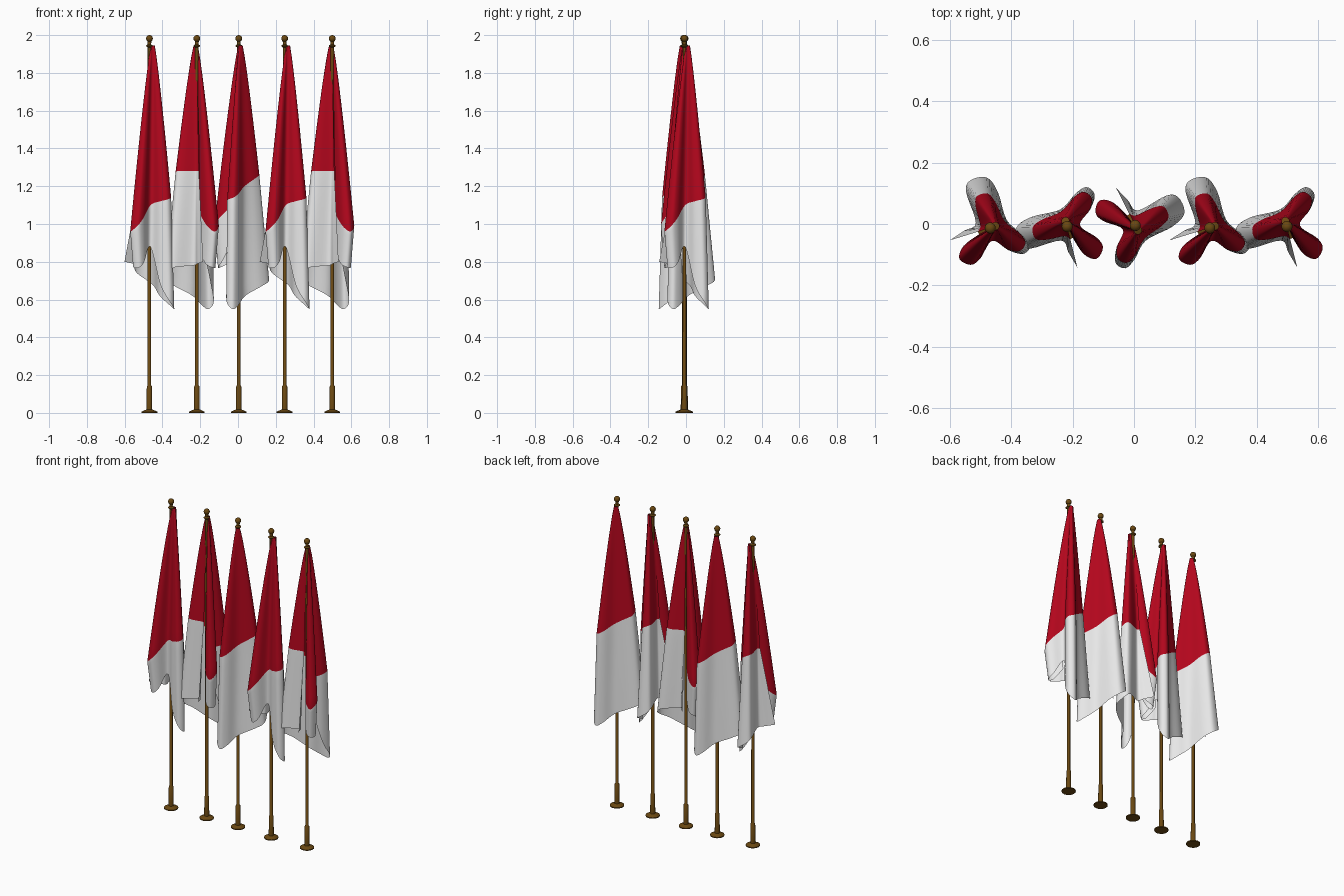
import bpy, bmesh
from math import sin, cos, pi, radians
from mathutils import Vector

cube = bpy.data.objects.get("Cube")
if cube:
    bpy.data.objects.remove(cube)


def material(name, color, rough):
    m = bpy.data.materials.new(name)
    m.use_nodes = True
    m.diffuse_color = color
    shader = m.node_tree.nodes["Principled BSDF"]
    shader.inputs["Base Color"].default_value = color
    shader.inputs["Roughness"].default_value = rough
    return m


RED = material("red cloth", (0.45, 0.002, 0.012, 1), 0.8)
WHITE = material("white cloth", (0.9, 0.9, 0.9, 1), 0.8)
BRASS = material("dark brass", (0.145, 0.065, 0.006, 1), 0.5)


def finish(bm, name, mats):
    mesh = bpy.data.meshes.new(name)
    bm.to_mesh(mesh)
    bm.free()
    for m in mats:
        mesh.materials.append(m)
    return mesh


def lathe(name, profile, sides=20):
    """Spin a radius/height profile around z."""
    bm = bmesh.new()
    verts = [bm.verts.new((r, 0, z)) for r, z in profile]
    edges = [bm.edges.new(p) for p in zip(verts, verts[1:])]
    bmesh.ops.spin(bm, geom=verts + edges, cent=(0, 0, 0), axis=(0, 0, 1),
                   angle=2 * pi, steps=sides, use_duplicate=False)
    bmesh.ops.remove_doubles(bm, verts=bm.verts, dist=1e-5)
    bmesh.ops.recalc_face_normals(bm, faces=bm.faces)
    return finish(bm, name, [BRASS])


# Pole: domed foot, sleeve, shaft, collar and ball
BALL, BALL_Z = 0.018, 1.982
ball = [(max(0, BALL * sin(a)), BALL_Z - BALL * cos(a))
        for a in [pi * (0.2 + 0.8 * i / 9) for i in range(10)]]
pole_mesh = lathe("pole", [
    (0, 0), (0.042, 0), (0.042, 0.006), (0.03, 0.012), (0.015, 0.018),
    (0.014, 0.14), (0.0095, 0.146), (0.009, 1.935), (0.018, 1.941),
    (0.018, 1.945), (0.009, 1.951)] + ball)

# Cloth folds, from the free edge round three lobes to the pole edge:
# angle, radius at colour change, radius at hem, height of change, height of hem
FOLDS = [
    (197, 0.045, 0.138, 1.28, 0.80), (186, 0.035, 0.085, 1.28, 0.79),
    (160, 0.035, 0.05, 1.28, 0.78), (124, 0.085, 0.14, 1.28, 0.77),
    (113, 0.112, 0.168, 1.28, 0.74), (94, 0.112, 0.165, 1.26, 0.70),
    (78, 0.085, 0.12, 1.24, 0.67), (25, 0.053, 0.06, 1.20, 0.62),
    (349, 0.10, 0.11, 1.16, 0.57), (337, 0.125, 0.143, 1.14, 0.55),
    (322, 0.122, 0.137, 1.13, 0.59), (309, 0.09, 0.092, 1.12, 0.68),
    (278, 0.042, 0.038, 1.10, 0.88), (252, 0.105, 0.09, 1.03, 0.80),
    (242, 0.136, 0.115, 0.99, 0.77), (225, 0.142, 0.12, 0.96, 0.77),
    (214, 0.105, 0.09, 0.99, 0.79), (209, 0.04, 0.035, 1.05, 0.85)]
CLOTH_TOP, TOP_R = 1.945, 0.012
# The top is bunched on one side of the pole, leaving it bare at the opening
BUNCH = Vector((0.017, 0.006, 0))
RED_ROWS, WHITE_ROWS, STEPS = 14, 9, 5


def fold_vector(fold):
    a, rb, rw, zb, zw = fold
    c, s = cos(radians(a)), sin(radians(a))
    return Vector((rb * c, rb * s, rw * c, rw * s, zb, zw))


def smooth_path(points):
    """Catmull-Rom through the fold points."""
    p = [points[0]] + points + [points[-1]]
    path = []
    for a, b, c, d in zip(p, p[1:], p[2:], p[3:]):
        for i in range(STEPS):
            t = i / STEPS
            path.append(b + ((c - a) * t + (2 * a - 5 * b + 4 * c - d) * t ** 2
                             + (3 * b - a - 3 * c + d) * t ** 3) / 2)
    return path + [points[-1]]


def hang(v):
    """One column of the cloth from the pole top to the hem."""
    mid, low = Vector((v[0], v[1], v[4])), Vector((v[2], v[3], v[5]))
    gather = Vector((v[0], v[1], 0)).normalized() * TOP_R + BUNCH
    column = []
    for i in range(RED_ROWS + 1):
        t = i / RED_ROWS
        p = gather.lerp(mid, t ** 0.85)
        p.z = CLOTH_TOP + (mid.z - CLOTH_TOP) * t
        column.append(p)
    return column + [mid.lerp(low, i / WHITE_ROWS) for i in range(1, WHITE_ROWS + 1)]


bm = bmesh.new()
columns = [[bm.verts.new(p) for p in hang(v)]
           for v in smooth_path([fold_vector(f) for f in FOLDS])]
for left, right in zip(columns, columns[1:]):
    for row in range(RED_ROWS + WHITE_ROWS):
        face = bm.faces.new((left[row], right[row], right[row + 1], left[row + 1]))
        face.material_index = int(row >= RED_ROWS)
        face.smooth = True
flag_mesh = finish(bm, "flag_cloth", [RED, WHITE])

# Row of five flags, each the same drape turned about its pole
ROW = [(-0.469, -0.013, 0), (-0.218, -0.008, 87), (0.004, -0.005, -80),
       (0.247, -0.013, 0), (0.499, -0.008, 87)]
for n, (x, y, turn) in enumerate(ROW, 1):
    for name, mesh in (("pole", pole_mesh), ("flag_cloth", flag_mesh)):
        obj = bpy.data.objects.new(f"{name}_{n}", mesh)
        obj.location = (x, y, 0)
        obj.rotation_euler.z = radians(turn)
        bpy.context.collection.objects.link(obj)

# Smooth shading on the poles with crisp rims
bpy.ops.object.select_all(action='DESELECT')
pole = bpy.data.objects["pole_1"]
pole.select_set(True)
bpy.context.view_layer.objects.active = pole
bpy.ops.object.shade_smooth_by_angle(angle=radians(40))
